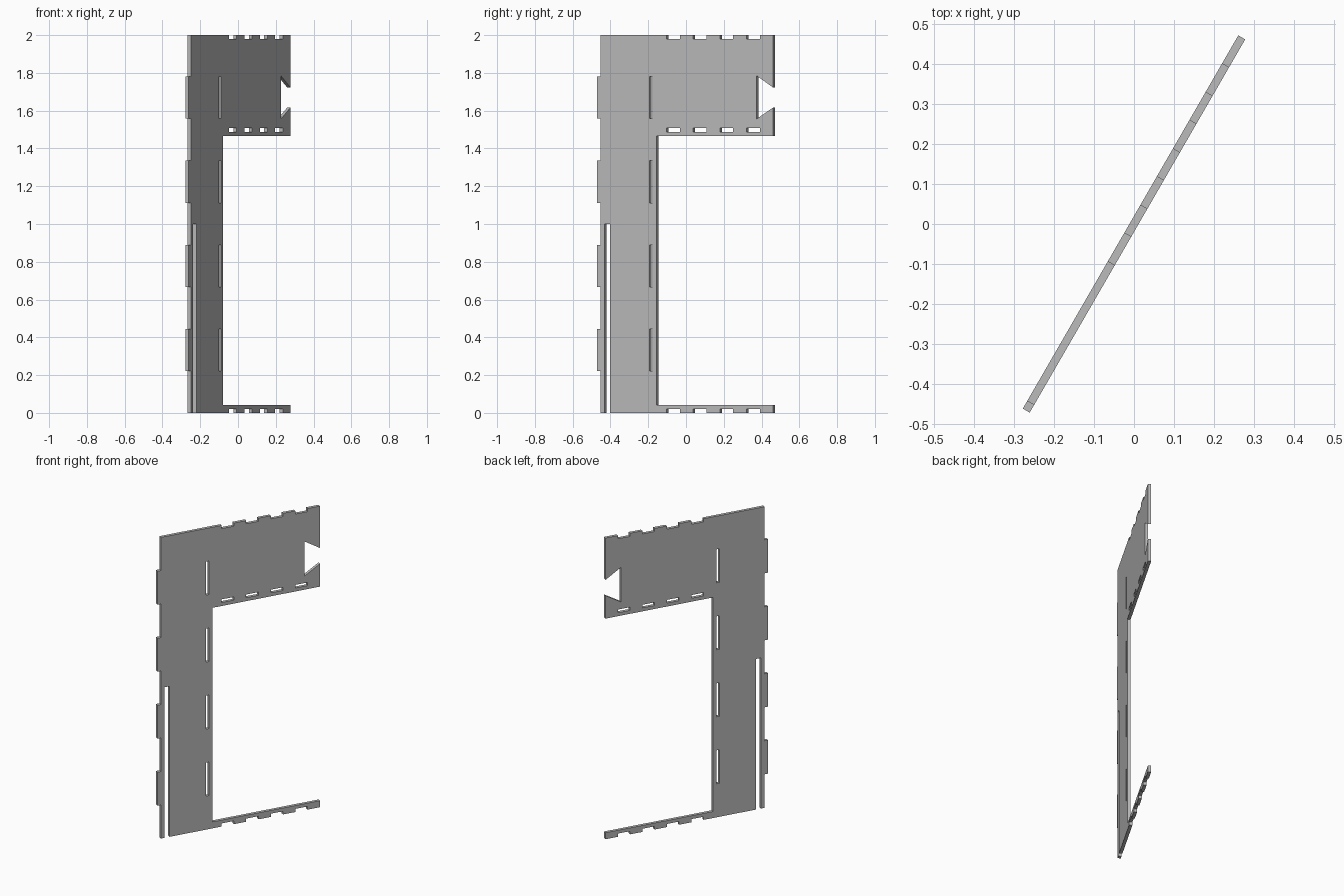
import bpy
import bmesh
from math import radians

if "Cube" in bpy.data.objects:
    bpy.data.objects.remove(bpy.data.objects["Cube"], do_unlink=True)

THICK = 0.02
END = 0.539            # half the length of the panel
EDGE = -0.517          # back edge that carries the tabs
INNER = -0.175         # inside edge of the upright
HEIGHT = 2.0
ARM_BOTTOM = 1.465
FOOT_TOP = 0.043
NOTCH = 0.021
TAB = 0.2225           # tab length, equal to its spacing
TOOTH = 0.0815         # notch length, equal to its spacing

tab_starts = [TAB * (1 + 2 * i) for i in range(4)]
notch_starts = [END - TOOTH * (8 - 2 * i) for i in range(4)]


def rectangle(u, v, width, height):
    return [(u, v), (u + width, v), (u + width, v + height), (u, v + height)]


def notched_edge(v, depth):
    """Points of a notched edge, from the upright to the free end."""
    points = []
    for u in notch_starts:
        points += [(u, v), (u, v + depth), (u + TOOTH, v + depth), (u + TOOTH, v)]
    return points


# Outline: bottom edge, foot, inside of the C, and arm with dovetail cut
outline = [(-0.459, 0)] + notched_edge(0, NOTCH)
outline += [(END, 0), (END, FOOT_TOP), (INNER, FOOT_TOP), (INNER, ARM_BOTTOM), (END, ARM_BOTTOM)]
outline += [(END, 1.617), (0.437, 1.556), (0.437, 1.785), (END, 1.722), (END, HEIGHT)]
outline += notched_edge(HEIGHT, -NOTCH)[::-1]

# Back edge with tabs, then the tall slot open at the bottom
outline.append((EDGE, HEIGHT))
for v in reversed(tab_starts):
    outline += [(EDGE, v + TAB), (-END, v + TAB), (-END, v), (EDGE, v)]
outline += [(EDGE, 0), (-0.492, 0), (-0.492, 1), (-0.459, 1)]

# Through slots in the upright and along the arm
loops = [outline]
loops += [rectangle(-0.218, v, THICK, TAB) for v in tab_starts]
loops += [rectangle(u, 1.488, TOOTH, NOTCH) for u in notch_starts]

# Filled flat profile with thickness
curve = bpy.data.curves.new("panel_profile", "CURVE")
curve.dimensions = "2D"
curve.fill_mode = "BOTH"
curve.extrude = THICK / 2
for loop in loops:
    spline = curve.splines.new("POLY")
    spline.points.add(len(loop) - 1)
    for point, (u, v) in zip(spline.points, loop):
        point.co = (u, v, 0, 1)
    spline.use_cyclic_u = True

profile = bpy.data.objects.new("panel_profile", curve)
bpy.context.collection.objects.link(profile)
bpy.context.view_layer.update()
evaluated = profile.evaluated_get(bpy.context.evaluated_depsgraph_get())
mesh = bpy.data.meshes.new_from_object(evaluated)
bpy.data.objects.remove(profile, do_unlink=True)

# Weld the caps to the walls
bm = bmesh.new()
bm.from_mesh(mesh)
bmesh.ops.remove_doubles(bm, verts=bm.verts, dist=0.0005)
bmesh.ops.recalc_face_normals(bm, faces=bm.faces)
for face in bm.faces:
    face.smooth = False
bm.to_mesh(mesh)
bm.free()

# Upright panel, turned about the vertical axis
panel = bpy.data.objects.new("slotted_side_panel", mesh)
panel.rotation_euler = (radians(90), 0, radians(60))
bpy.context.collection.objects.link(panel)

grey = bpy.data.materials.new("plain_grey")
grey.use_nodes = True
colour = (0.5, 0.5, 0.5, 1)
grey.diffuse_color = colour
grey.node_tree.nodes["Principled BSDF"].inputs["Base Color"].default_value = colour
mesh.materials.clear()
mesh.materials.append(grey)
